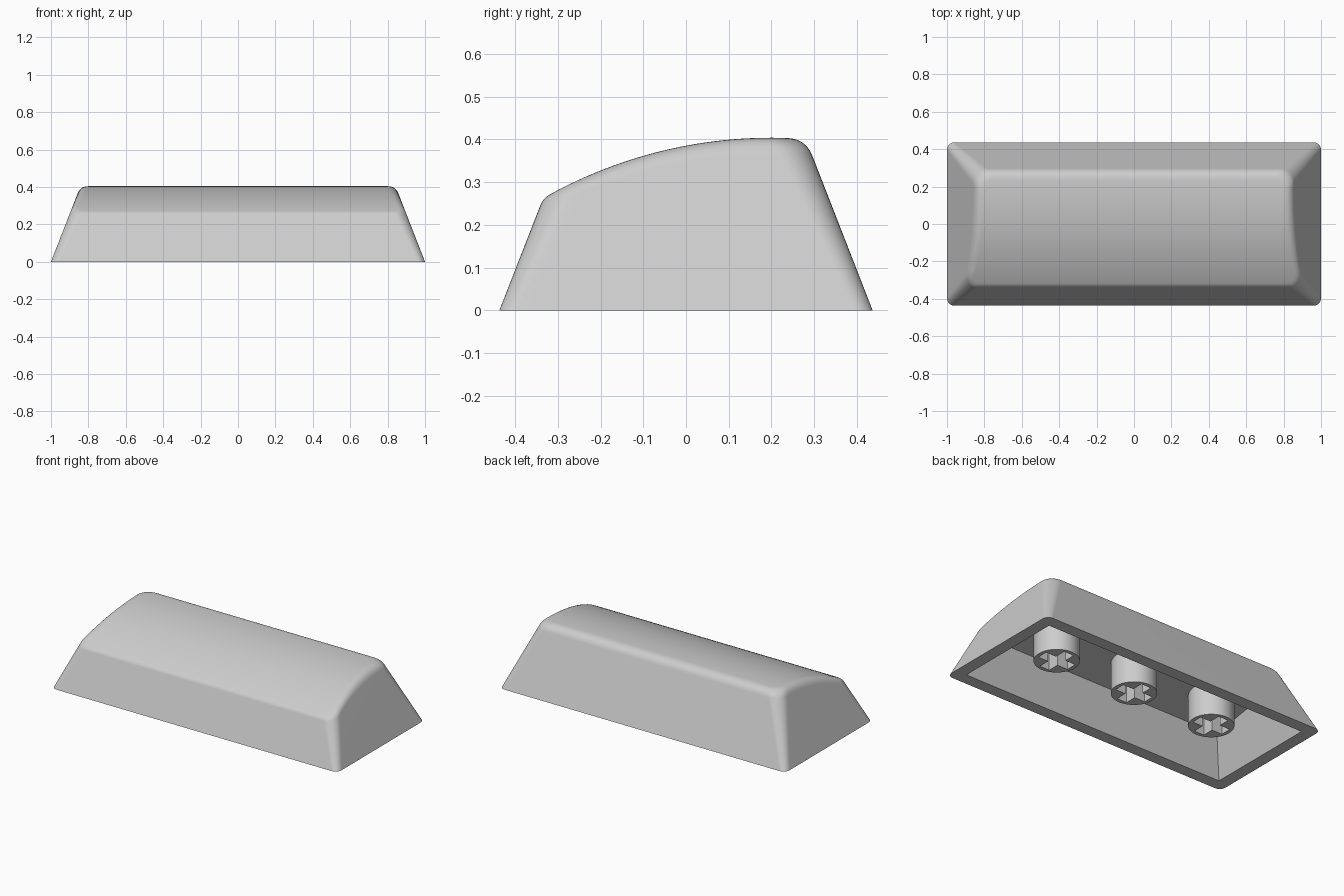
import bpy, bmesh
from math import sin, cos, pi, sqrt
from mathutils import Vector

cube = bpy.data.objects.get("Cube")
if cube:
    bpy.data.objects.remove(cube)

GREY = (0.61, 0.61, 0.61, 1)
grey = bpy.data.materials.new("light_grey_plastic")
grey.use_nodes = True
grey.diffuse_color = GREY
grey.node_tree.nodes["Principled BSDF"].inputs["Base Color"].default_value = GREY

DRAFT = 0.39           # inward lean of every wall per unit of height
HALF_X, HALF_Y = 1.0, 0.437
WALL = 0.077
CEILING_FRONT, CEILING_BACK = 0.23, 0.295
CORNER_STEPS, SIDE_STEPS, FILLET_STEPS = 8, 28, 7


def finish(bm, name, location=(0, 0, 0)):
    bmesh.ops.recalc_face_normals(bm, faces=bm.faces[:])
    mesh = bpy.data.meshes.new(name)
    bm.to_mesh(mesh)
    bm.free()
    mesh.materials.append(grey)
    obj = bpy.data.objects.new(name, mesh)
    obj.location = location
    bpy.context.collection.objects.link(obj)
    bpy.ops.object.select_all(action='DESELECT')
    obj.select_set(True)
    bpy.context.view_layer.objects.active = obj
    bpy.ops.object.shade_smooth_by_angle(angle=pi / 6)
    return obj


def loop_edges(bm, verts):
    edges = []
    for a, b in zip(verts, verts[1:] + verts[:1]):
        edges.append(bm.edges.get((a, b)) or bm.edges.new((a, b)))
    return edges


def loft(bm, lower, upper):
    n = len(lower)
    for i in range(n):
        j = (i + 1) % n
        bm.faces.new((lower[i], lower[j], upper[j], upper[i]))


# Cap outline: rounded rectangle that shrinks with height
def top_height(y):
    radius = 1.08
    return 0.404 - radius + sqrt(radius ** 2 - (y - 0.2) ** 2)


def outline_point(sample, z, inset=0.0):
    kind, value = sample
    hx = HALF_X - DRAFT * z - inset
    hy = HALF_Y - DRAFT * z - inset
    r = 0.04 + 0.1 * z - 0.5 * inset
    if kind == "side":
        return Vector((hx, (hy - r) * value, z))
    end = -1 if kind == "front" else 1
    return Vector((hx - r + r * cos(value), end * (hy - r) + r * sin(value), z))


def column(sample):
    """Points up one wall line, round the top edge and onto the top."""
    z = 0.3
    for _ in range(30):
        z = top_height(outline_point(sample, z).y)
    kind, value = sample
    size = 0.042 - (0.025 * sin(-value) if kind == "front" else 0)
    start, corner = outline_point(sample, z - 0.93 * size), outline_point(sample, z)
    end = outline_point(sample, z, size)
    end.z = top_height(end.y)
    points = [outline_point(sample, 0)]
    for k in range(FILLET_STEPS + 1):
        t = k / FILLET_STEPS
        points.append(start * (1 - t) ** 2 + corner * 2 * t * (1 - t) + end * t ** 2)
    return points


# Outer shell
samples = [("front", -pi / 2 * (1 - i / CORNER_STEPS)) for i in range(CORNER_STEPS + 1)]
samples += [("side", 2 * i / SIDE_STEPS - 1) for i in range(1, SIDE_STEPS)]
samples += [("back", pi / 2 * i / CORNER_STEPS) for i in range(CORNER_STEPS + 1)]
columns = [column(s) for s in samples]

bm = bmesh.new()
rings = []
for level in zip(*columns):
    left_side = [bm.verts.new(p) for p in level]
    right_side = [bm.verts.new((-p.x, p.y, p.z)) for p in level]
    rings.append(left_side + right_side[::-1])
for lower, upper in zip(rings, rings[1:]):
    loft(bm, lower, upper)

# Curved top, spanned between mirrored points
top, count = rings[-1], len(samples)
for i in range(count - 1):
    bm.faces.new((top[i], top[i + 1], top[-2 - i], top[-1 - i]))


# Hollow underside with gently sloping ceiling and flat rim
def inner_rectangle(front_z, back_z):
    verts = []
    for sx, sy in ((1, -1), (1, 1), (-1, 1), (-1, -1)):
        z = front_z if sy < 0 else back_z
        lean = WALL + DRAFT * z
        verts.append(bm.verts.new((sx * (HALF_X - lean), sy * (HALF_Y - lean), z)))
    return verts


mouth, ceiling = inner_rectangle(0, 0), inner_rectangle(CEILING_FRONT, CEILING_BACK)
loft(bm, mouth, ceiling)
bm.faces.new(ceiling)
bmesh.ops.triangle_fill(bm, use_beauty=True,
                        edges=loop_edges(bm, rings[0]) + loop_edges(bm, mouth))
cap = finish(bm, "cap_shell")
weighted = cap.modifiers.new("even_shading", 'WEIGHTED_NORMAL')
weighted.keep_sharp = True


# Mounting stems with cross-shaped sockets
def build_stem(name, x):
    radius, arm, slot, bottom = 0.13, 0.106, 0.034, 0.064
    bm = bmesh.new()
    circle = [bm.verts.new((radius * cos(2 * pi * i / 48), radius * sin(2 * pi * i / 48), bottom))
              for i in range(48)]
    cross = []
    for q in range(4):
        c, s = round(cos(q * pi / 2)), round(sin(q * pi / 2))
        for u, v in ((arm, -slot), (arm, slot), (slot, slot)):
            cross.append(bm.verts.new((u * c - v * s, u * s + v * c, bottom)))
    bmesh.ops.triangle_fill(bm, use_beauty=True,
                            edges=loop_edges(bm, circle) + loop_edges(bm, cross))
    grown = bmesh.ops.extrude_face_region(bm, geom=bm.faces[:], use_keep_orig=True)
    moved = [g for g in grown["geom"] if isinstance(g, bmesh.types.BMVert)]
    bmesh.ops.translate(bm, verts=moved, vec=(0, 0, CEILING_BACK - bottom))
    finish(bm, name, (x, 0, 0))


for name, x in (("right_stem", -0.565), ("middle_stem", 0), ("left_stem", 0.565)):
    build_stem(name, x)
